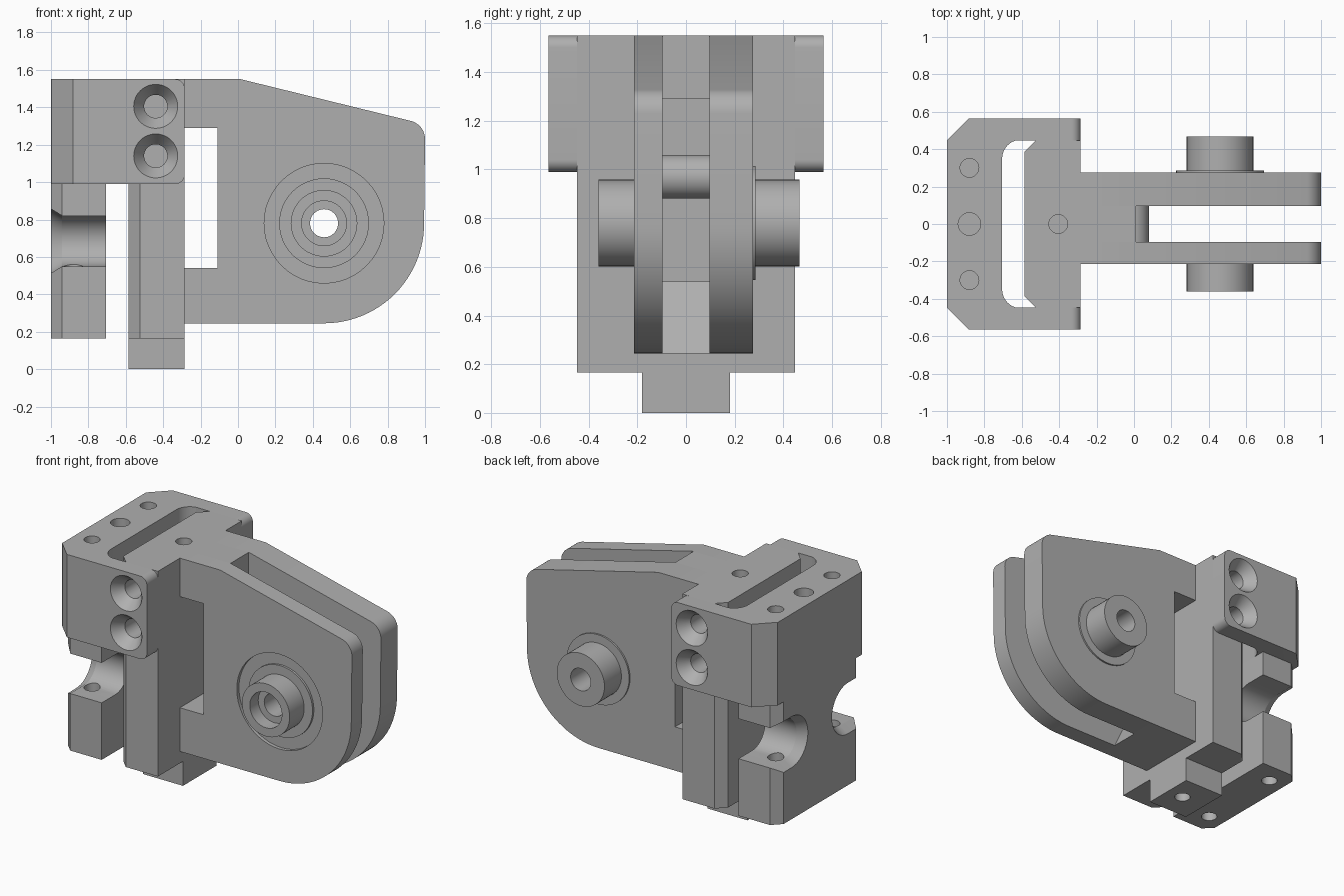
import bpy, bmesh, math

cube = bpy.data.objects.get("Cube")
if cube:
    bpy.data.objects.remove(cube, do_unlink=True)

grey = bpy.data.materials.new("machined grey")
grey.use_nodes = True
COLOUR = (0.43, 0.43, 0.43, 1)
grey.diffuse_color = COLOUR
grey.node_tree.nodes["Principled BSDF"].inputs["Base Color"].default_value = COLOUR


def place(axis, p, t):
    """Lift a 2D profile point to 3D at distance t along the axis."""
    u, v = p
    return {"x": (t, u, v), "y": (u, t, v), "z": (u, v, t)}[axis]


def loft(name, axis, sections):
    """Solid through matching profiles, given as (distance, points)."""
    bm = bmesh.new()
    loops = [[bm.verts.new(place(axis, p, t)) for p in pts] for t, pts in sections]
    for a, b in zip(loops, loops[1:]):
        for i in range(len(a)):
            j = (i + 1) % len(a)
            bm.faces.new((a[i], a[j], b[j], b[i]))
    bm.faces.new(loops[0])
    bm.faces.new(loops[-1])
    bmesh.ops.recalc_face_normals(bm, faces=bm.faces)
    mesh = bpy.data.meshes.new(name)
    bm.to_mesh(mesh)
    bm.free()
    mesh.materials.append(grey)
    ob = bpy.data.objects.new(name, mesh)
    bpy.context.collection.objects.link(ob)
    return ob


def prism(name, axis, a, b, pts):
    return loft(name, axis, [(a, pts), (b, pts)])


def arc(cx, cy, r, start, end, n=10):
    angles = [math.radians(start + (end - start) * i / n) for i in range(n + 1)]
    return [(cx + r * math.cos(t), cy + r * math.sin(t)) for t in angles]


def circle(c, r, n=48):
    return arc(*c, r, 0, 360, n)[:-1]


def rect(u0, u1, v0, v1):
    return [(u0, v0), (u1, v0), (u1, v1), (u0, v1)]


def cylinder(name, axis, c, r, a, b):
    return prism(name, axis, a, b, circle(c, r))


def cut(ob, cutters):
    """Subtract the cutters one by one, then discard them."""
    for c in cutters:
        c.hide_render = True
        mod = ob.modifiers.new("cut", "BOOLEAN")
        mod.operation, mod.solver, mod.object = "DIFFERENCE", "EXACT", c
        bpy.context.view_layer.objects.active = ob
        bpy.ops.object.modifier_apply(modifier=mod.name)
        bpy.data.objects.remove(c, do_unlink=True)


TOP, SHELF = 1.55, 0.99
BACK, SPLIT, FACE = -0.585, -0.705, -0.285
HALF, WING = 0.45, 0.565
SCREW_X, SCREW_Z = -0.44, (1.14, 1.405)
BOLT_X, PIN_X, BOLT_Y = -0.88, -0.405, 0.3
PIVOT = (0.46, 0.78)


def screw_holes(side):
    """Countersunk screw holes in one side."""
    holes = []
    for z in SCREW_Z:
        c = (SCREW_X, z)
        holes.append(loft("screw_cutter", "y", [
            (side * (WING + 0.01), circle(c, 0.125)),
            (side * 0.49, circle(c, 0.062)),
            (side * 0.36, circle(c, 0.062))]))
    return holes


# Upright column with chamfered rear edges, and its foot
column = prism("column", "z", 0.165, TOP, [
    (FACE, -0.447), (FACE, 0.447), (-0.525, 0.447), (BACK, 0.387),
    (BACK, -0.387), (-0.525, -0.447)])
cut(column, [cylinder("pin_cutter", "z", (PIN_X, 0), 0.05, 1.3, 1.6)]
    + screw_holes(1) + screw_holes(-1))
foot = prism("column_foot", "z", 0, 0.165, rect(BACK, FACE, -0.18, 0.18))
cut(foot, [cylinder("pin_cutter", "z", (PIN_X, 0), 0.05, -0.05, 0.14)])

# Clamp head, with rounded slot ends
head = prism("clamp_head", "z", SHELF, TOP,
             [(-1, -HALF), (-0.605, -HALF)] + arc(-0.605, -0.35, 0.1, 270, 180)
             + arc(-0.605, 0.35, 0.1, 180, 90) + [(-1, HALF)])
cut(head, [cylinder("bolt_cutter", "z", (BOLT_X, y), r, 1.25, 1.6)
           for y, r in ((-BOLT_Y, 0.05), (0, 0.06), (BOLT_Y, 0.05))])

# Side wings joining the head and column
for side, label in ((1, "left"), (-1, "right")):
    def wing_profile(back):
        return ([(back, SHELF)] + arc(FACE - 0.05, SHELF + 0.05, 0.05, -90, 0)
                + arc(FACE - 0.05, TOP - 0.05, 0.05, 0, 90) + [(back, TOP)])
    wing = loft(label + "_wing", "y", [(side * 0.447, wing_profile(-1)),
                                       (side * WING, wing_profile(-0.883))])
    cut(wing, screw_holes(side))

# Clamp leg with flared side notches and bolt holes
leg = prism("clamp_leg", "z", 0.165, SHELF, [
    (SPLIT, -0.447), (SPLIT, 0.447), (-0.94, 0.447), (-1, 0.387),
    (-1, -0.387), (-0.94, -0.447)])
for side in (1, -1):
    def notch(r):
        return [(side * u, v) for u, v in
                arc(BOLT_Y, 0.685, r, 90, 270, 20) + [(0.6, 0.685 - r), (0.6, 0.685 + r)]]
    cut(leg, [
        loft("notch_cutter", "x", [(-1.01, notch(0.178)), (-0.94, notch(0.135)),
                                   (-0.65, notch(0.135))]),
        cylinder("bolt_cutter", "z", (BOLT_X, side * BOLT_Y), 0.05, 0.1, 0.7)])

# Fork plates with a window against the column
plate = ([(FACE, 0.245)] + arc(*PIVOT, 0.535, -90, 0, 24)
         + arc(0.9, 1.23, 0.1, 0, 76) + [(0.015, TOP), (FACE, TOP), (FACE, 1.29),
                                        (-0.11, 1.29), (-0.11, 0.54), (FACE, 0.54)])
plate = [(min(x, 1), z) for x, z in plate]
front = prism("front_fork_plate", "y", -0.213, -0.097, plate)
cut(front, [cylinder("recess_cutter", "y", PIVOT, 0.32, -0.3, -0.19),
            cylinder("bore_cutter", "y", PIVOT, 0.075, -0.3, 0)])
rear = prism("rear_fork_plate", "y", 0.097, 0.275, plate)
cut(rear, [cylinder("bore_cutter", "y", PIVOT, 0.075, 0, 0.4)])

# Bridges and cross pin between the plates
prism("upper_bridge", "y", -0.097, 0.097, rect(FACE, 0.012, 1.29, TOP))
prism("lower_bridge", "y", -0.097, 0.097,
      [(FACE, 0.245), (0.08, 0.245), (-0.06, 0.54), (FACE, 0.54)])
cylinder("cross_pin", "y", (-0.01, 0.97), 0.09, -0.097, 0.097)

# Pivot bosses and their flanges
for name, r, a, b in (("front_flange", 0.24, -0.205, -0.185),
                      ("front_boss", 0.178, -0.36, -0.185),
                      ("rear_flange", 0.235, 0.27, 0.286),
                      ("rear_boss", 0.178, 0.27, 0.467)):
    part = cylinder(name, "y", PIVOT, r, a, b)
    cutters = [cylinder("bore_cutter", "y", PIVOT, 0.075, -0.6, 0.6)]
    if name == "front_boss":
        cutters.append(cylinder("counterbore_cutter", "y", PIVOT, 0.12, -0.5, -0.27))
    cut(part, cutters)

# Smooth the round surfaces while keeping edges sharp
bpy.ops.object.select_all(action="DESELECT")
for ob in bpy.context.scene.objects:
    if ob.type == "MESH":
        ob.select_set(True)
        bpy.context.view_layer.objects.active = ob
bpy.ops.object.shade_smooth_by_angle(angle=math.radians(25))
